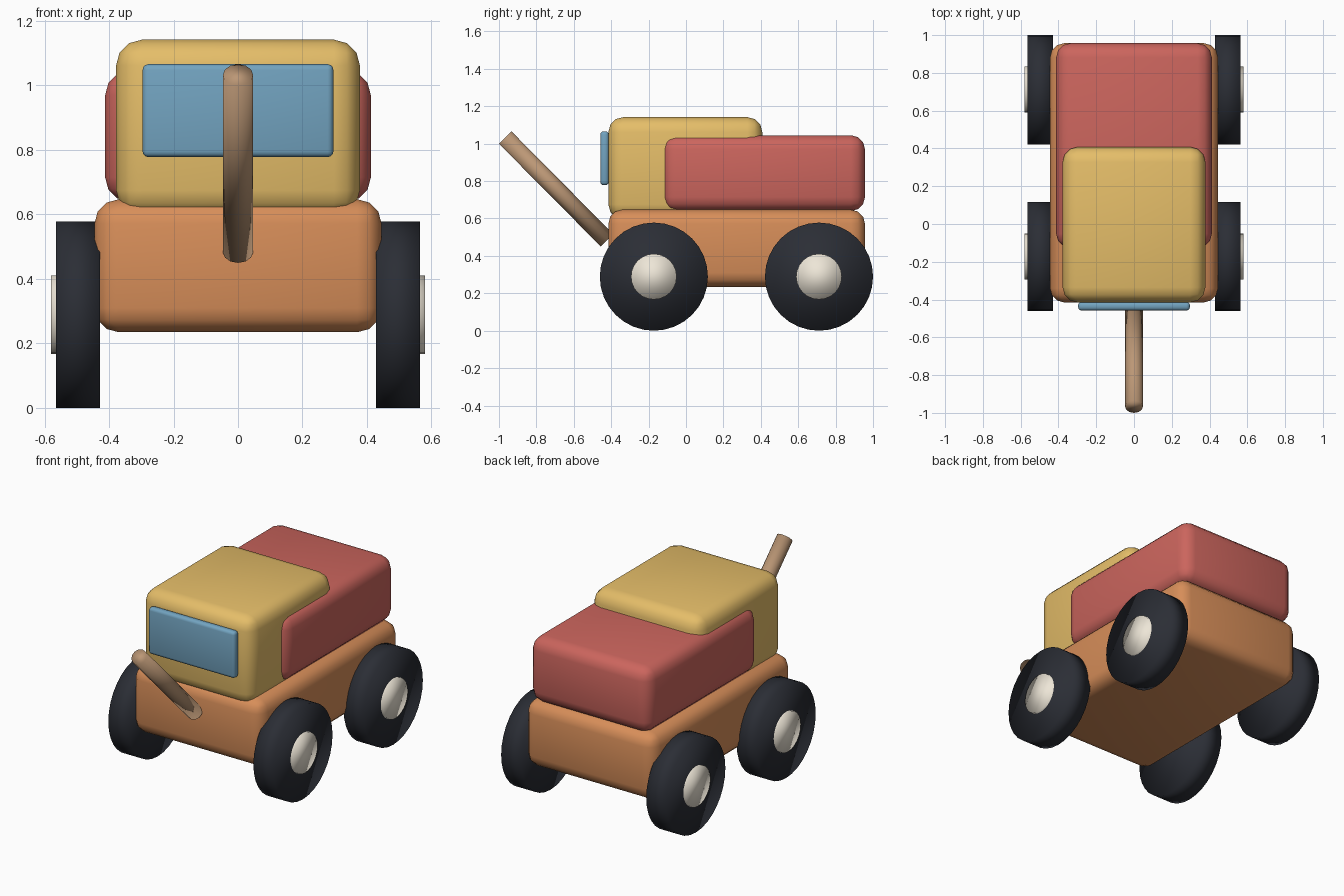
import bpy, math
from mathutils import Vector

if "Cube" in bpy.data.objects:
    bpy.data.objects.remove(bpy.data.objects["Cube"])


def material(name, rgb):
    m = bpy.data.materials.new(name)
    m.diffuse_color = (*rgb, 1)
    m.use_nodes = True
    m.node_tree.nodes["Principled BSDF"].inputs["Base Color"].default_value = m.diffuse_color
    return m


ORANGE = material("orange", (0.68, 0.27, 0.10))
RED = material("red", (0.60, 0.13, 0.11))
YELLOW = material("yellow", (0.78, 0.51, 0.14))
BLUE = material("blue", (0.17, 0.37, 0.53))
BLACK = material("black", (0.024, 0.027, 0.036))
CREAM = material("cream", (0.85, 0.79, 0.68))
WOOD = material("wood", (0.50, 0.31, 0.18))


def finish(ob, name, mat):
    ob.name = name
    ob.data.materials.append(mat)
    bpy.ops.object.shade_smooth()
    return ob


def rounded_box(name, lo, hi, radius, mat, segments=3):
    """Box between two corners with rounded edges."""
    lo, hi = Vector(lo), Vector(hi)
    bpy.ops.mesh.primitive_cube_add(size=1, location=(lo + hi) / 2)
    ob = bpy.context.object
    ob.scale = hi - lo
    bpy.ops.object.transform_apply(location=False, rotation=False, scale=True)
    bevel = ob.modifiers.new("rounding", "BEVEL")
    bevel.width = radius
    bevel.segments = segments
    return finish(ob, name, mat)


def rod(name, a, b, radius, sides, mat):
    """Cylinder running from point a to point b."""
    a, b = Vector(a), Vector(b)
    d = b - a
    bpy.ops.mesh.primitive_cylinder_add(
        vertices=sides, radius=radius, depth=d.length, location=(a + b) / 2,
        rotation=d.to_track_quat('Z', 'Y').to_euler())
    return finish(bpy.context.object, name, mat)


# Body
rounded_box("chassis", (-0.445, -0.415, 0.235), (0.445, 0.957, 0.647), 0.075, ORANGE)
rounded_box("cargo_box", (-0.412, -0.127, 0.64), (0.412, 0.957, 1.045), 0.075, RED)
rounded_box("cabin", (-0.378, -0.415, 0.595), (0.378, 0.408, 1.142), 0.08, YELLOW)
rounded_box("windshield", (-0.296, -0.458, 0.778), (0.296, -0.412, 1.066), 0.018, BLUE)

# Pull handle
rod("pull_handle", (0, -0.422, 0.483), (0, -0.967, 1.033), 0.047, 12, WOOD)

# Wheels and hubs on both sides
for end, y in (("front", -0.172), ("rear", 0.711)):
    for side, s in (("right", 1), ("left", -1)):
        z = 0.289
        rod(f"{end}_{side}_wheel", (s * 0.428, y, z), (s * 0.565, y, z), z, 32, BLACK)
        rod(f"{end}_{side}_hub", (s * 0.50, y, z), (s * 0.58, y, z), 0.122, 24, CREAM)
